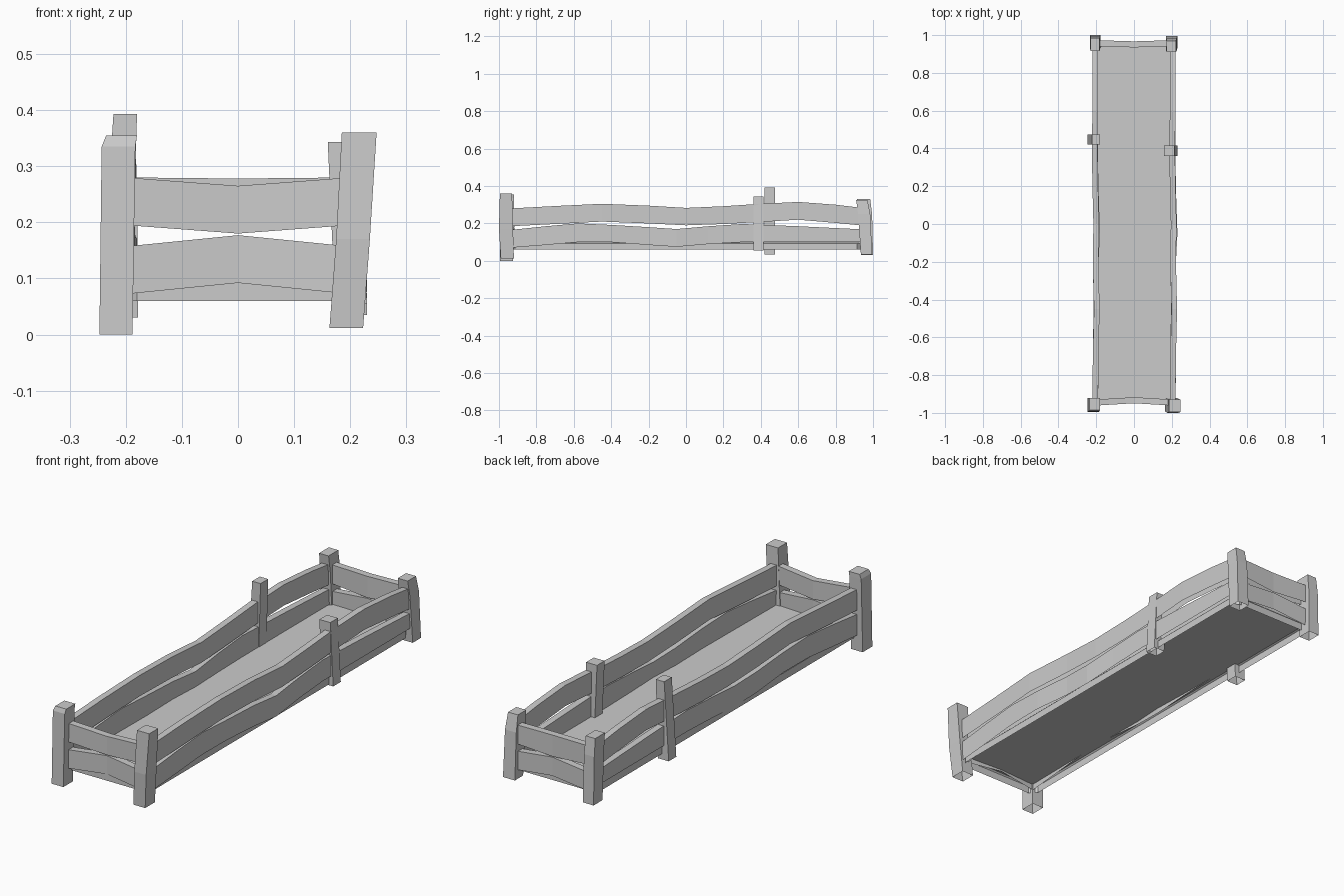
import bpy

if "Cube" in bpy.data.objects:
    bpy.data.objects.remove(bpy.data.objects["Cube"])


def make(name, verts, faces):
    me = bpy.data.meshes.new(name)
    me.from_pydata(verts, [], faces)
    ob = bpy.data.objects.new(name, me)
    bpy.context.collection.objects.link(ob)
    bpy.context.view_layer.objects.active = ob
    ob.select_set(True)
    return ob


def ring_faces(rows, n):
    """Quads joining consecutive rings of n points."""
    return [(i * n + k, i * n + (k + 1) % n, (i + 1) * n + (k + 1) % n, (i + 1) * n + k)
            for i in range(rows - 1) for k in range(n)]


def post(name, *levels):
    """Leaning post, open underneath; each level is x0, x1, y0, y1, z."""
    verts = [p for a, b, c, d, z in levels
             for p in ((a, c, z), (b, c, z), (b, d, z), (a, d, z))]
    n = len(verts)
    make(name, verts, ring_faces(len(levels), 4) + [(n - 4, n - 3, n - 2, n - 1)])


def plank(name, axis, at, thick, stations):
    """Wavy plank, open underneath; station: position, bottom z, top z, shift."""
    verts, faces = [], []
    for s, lo, hi, off in stations:
        u, v = at + off - thick / 2, at + off + thick / 2
        for w, z in ((u, lo), (u, hi), (v, hi), (v, lo)):
            verts.append((w, s, z) if axis == 'y' else (s, w, z))
    for i in range(len(stations) - 1):
        for k in range(3):
            a = i * 4 + k
            faces.append((a, a + 4, a + 5, a + 1))
    n = len(verts)
    faces += [(0, 1, 2, 3), (n - 1, n - 2, n - 3, n - 4)]
    if axis == 'x':
        faces = [f[::-1] for f in faces]
    faces = [f[::-1] for f in faces]
    if axis == 'y':
        faces = [f[::-1] for f in faces]
    else:
        faces = list(faces)
    make(name, verts, faces)


# Corner posts
post("front_left_post", (-.247, -.188, -.995, -.925, 0),
     (-.243, -.183, -.992, -.92, .335), (-.235, -.18, -.985, -.92, .355))
post("front_right_post", (.163, .223, -.99, -.92, .012),
     (.175, .235, -1, -.925, .17), (.185, .247, -.995, -.93, .36))
post("back_left_post", (-.232, -.178, .935, 1, .03),
     (-.232, -.18, .925, .995, .25), (-.23, -.182, .915, .985, .33))
post("back_right_post", (.17, .23, .935, .995, .035),
     (.17, .227, .92, .985, .25), (.172, .222, .91, .97, .325))

# Middle posts
post("middle_left_post", (-.245, -.19, .42, .475, .035), (-.222, -.18, .42, .475, .393))
post("middle_right_post", (.173, .23, .36, .415, .055), (.16, .215, .36, .415, .343))

# Long side planks
upper = [(-.94, .185, .28, 0), (-.7, .197, .293, .002), (-.45, .21, .305, .008),
         (-.2, .2, .295, .002), (0, .19, .283, .005), (.2, .197, .292, 0),
         (.4, .208, .305, -.003), (.6, .22, .315, 0), (.8, .203, .3, 0),
         (.95, .188, .282, 0)]
lower = [(-.94, .07, .165, 0), (-.75, .085, .185, .002), (-.58, .1, .2, .004),
         (-.4, .1, .192, .006), (-.2, .085, .18, .002), (-.05, .075, .17, .01),
         (.12, .09, .185, .004), (.3, .1, .197, 0), (.6, .1, .185, 0),
         (.95, .1, .168, 0)]
for side, sx in (("left", -1), ("right", 1)):
    for level, data in (("upper", upper), ("lower", lower)):
        plank(f"{side}_{level}_plank", 'y', sx * .205, .03, data)

# End planks
for end, y, bend, dip in (("front", -.945, .012, .265), ("back", .957, -.006, .278)):
    plank(f"{end}_upper_plank", 'x', y, .032,
          [(-.2, .195, .28, 0), (0, .18, dip, bend), (.2, .195, .28, 0)])
    plank(f"{end}_lower_plank", 'x', y, .032,
          [(-.2, .072, .157, 0), (0, .092, .177, bend), (.2, .072, .157, 0)])

# Floor: thin panel with clipped corners and a turned-down skirt, open underneath
quarter = [(1, -1, 0, 1), (1, 1, 0, -1), (1, 1, -1, 0), (-1, 1, 1, 0),
           (-1, 1, 0, -1), (-1, -1, 0, 1), (-1, -1, 1, 0), (1, -1, -1, 0)]
verts = [(sx * (.21 - inset) + .03 * cx, sy * (.945 - inset) + .03 * cy, z)
         for z, inset in ((.06, 0), (.094, 0), (.1, .006))
         for sx, sy, cx, cy in quarter]
make("floor", verts, ring_faces(3, 8) + [tuple(range(16, 24))])
bpy.ops.object.select_all(action='DESELECT')
floor = bpy.data.objects["floor"]
floor.select_set(True)
bpy.ops.object.shade_smooth_by_angle()

# Make all faces point outward
for ob in list(bpy.data.objects):
    bpy.context.view_layer.objects.active = ob
    bpy.ops.object.mode_set(mode='EDIT')
    bpy.ops.mesh.select_all(action='SELECT')
    bpy.ops.mesh.normals_make_consistent(inside=False)
    bpy.ops.object.mode_set(mode='OBJECT')
